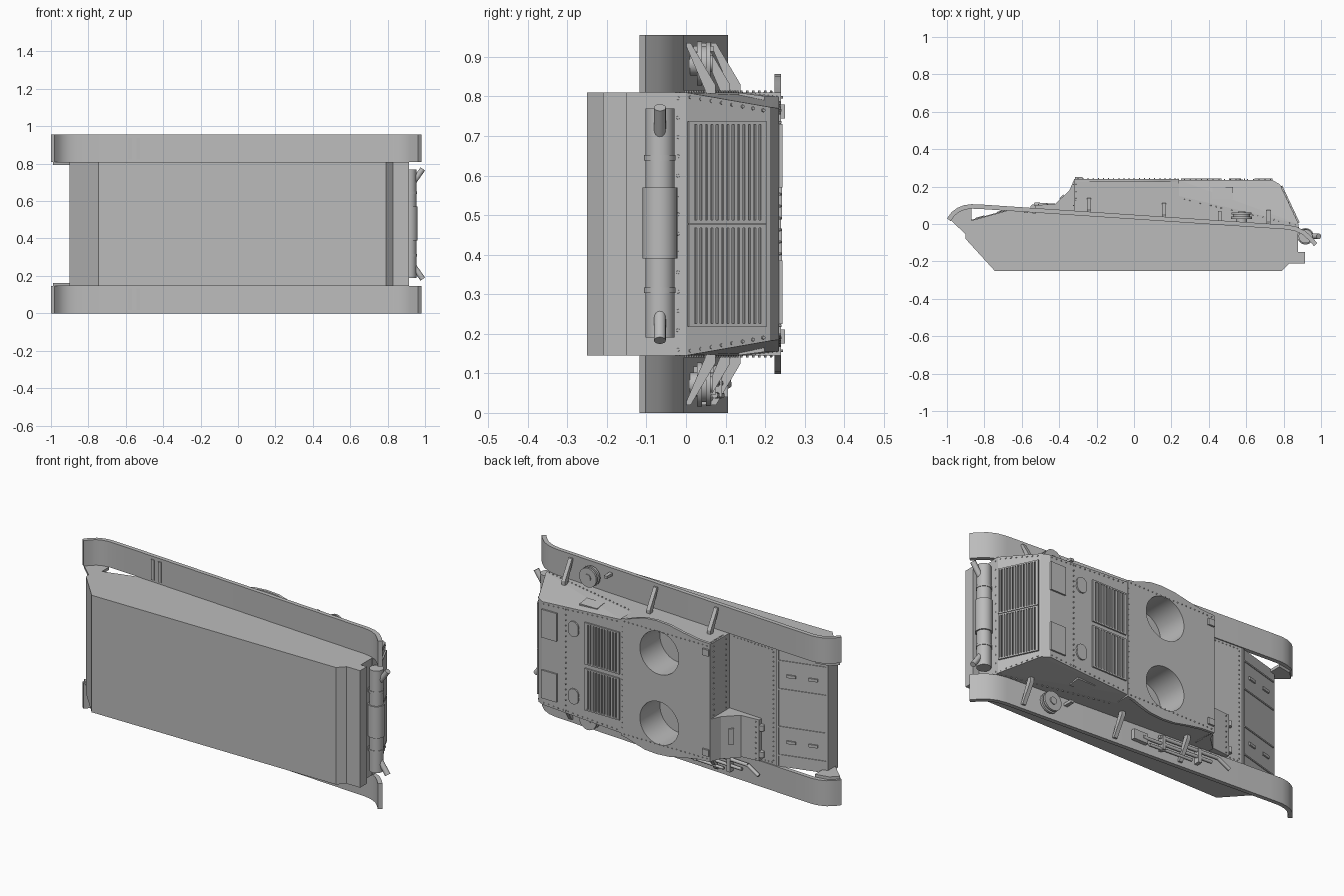
import bpy, bmesh, math
from mathutils import Vector, Matrix

if "Cube" in bpy.data.objects:
    bpy.data.objects.remove(bpy.data.objects["Cube"])

W = 0.955            # overall width, measured along z
Z0, Z1 = 0.145, 0.81  # hull sides
X, Y, Z = Vector((1, 0, 0)), Vector((0, 1, 0)), Vector((0, 0, 1))

grey = bpy.data.materials.new("primer_grey")
grey.use_nodes = True
COL = (0.5, 0.5, 0.5, 1)
grey.diffuse_color = COL
grey.node_tree.nodes["Principled BSDF"].inputs["Base Color"].default_value = COL


def finish(name, bm, smooth=False):
    bmesh.ops.recalc_face_normals(bm, faces=bm.faces)
    me = bpy.data.meshes.new(name)
    bm.to_mesh(me)
    bm.free()
    ob = bpy.data.objects.new(name, me)
    me.materials.append(grey)
    bpy.context.collection.objects.link(ob)
    if smooth:
        bpy.ops.object.select_all(action='DESELECT')
        ob.select_set(True)
        bpy.context.view_layer.objects.active = ob
        bpy.ops.object.shade_smooth_by_angle(angle=math.radians(35))
    return ob


def loft(bm, a, b):
    """Closed solid between two matching loops."""
    va, vb = [bm.verts.new(p) for p in a], [bm.verts.new(p) for p in b]
    bm.faces.new(va)
    bm.faces.new(vb[::-1])
    for i in range(len(va)):
        j = (i + 1) % len(va)
        bm.faces.new((va[i], vb[i], vb[j], va[j]))


def side_prism(bm, pts, z0, z1):
    loft(bm, [(x, y, z0) for x, y in pts], [(x, y, z1) for x, y in pts])


def slab(bm, c, u, v, w):
    """Box around c with half-size vectors u, v, w."""
    c = Vector(c)
    ring = (u + v, u - v, -u - v, v - u)
    loft(bm, [c + r - w for r in ring], [c + r + w for r in ring])


def block(bm, x0, x1, y0, y1, z0, z1):
    side_prism(bm, [(x0, y0), (x1, y0), (x1, y1), (x0, y1)], z0, z1)


def rod(bm, a, b, r, seg=16, r2=None):
    a, b = Vector(a), Vector(b)
    d = b - a
    m = Matrix.Translation((a + b) / 2) @ d.to_track_quat('Z', 'Y').to_matrix().to_4x4()
    bmesh.ops.create_cone(bm, cap_ends=True, segments=seg, radius1=r,
                          radius2=r if r2 is None else r2, depth=d.length, matrix=m)


def both(z):
    return (z, W - z)


def fender_y(x):
    return 0.05 - 0.0667 * x


# Lower hull
bm = bmesh.new()
side_prism(bm, [(-0.9, 0.01), (-0.9, -0.08), (-0.745, -0.25), (0.79, -0.25), (0.83, -0.21),
                (0.915, -0.21), (0.915, -0.15), (0.877, -0.15), (0.877, -0.01), (-0.63, 0.085)], Z0, Z1)
finish("lower_hull", bm)

# Fenders: bent strips with turned-down ends
path = [Vector(p) for p in [(-1, 0.03), (-0.975, 0.063), (-0.945, 0.086), (-0.91, 0.1), (-0.87, 0.106),
                            (-0.8, 0.103), (0.82, -0.005), (0.87, -0.015), (0.915, -0.037),
                            (0.95, -0.068), (0.98, -0.102)]]
under = []
for i, p in enumerate(path):
    d = (path[min(i + 1, len(path) - 1)] - path[max(i - 1, 0)]).normalized()
    under.append(p + Vector((d.y, -d.x)) * 0.024)
bm = bmesh.new()
for z0, z1 in ((0, Z0), (Z1, W)):
    side_prism(bm, path + under[::-1], z0, z1)
finish("fenders", bm, True)

# Nose cheeks and straps below the fenders
bm = bmesh.new()
for z in both(0.154):
    side_prism(bm, [(-0.99, 0.03), (-0.9, -0.055), (-0.87, -0.04), (-0.87, 0.085), (-0.95, 0.07)], z - 0.008, z + 0.008)
for z in both(0.075):
    for x in (-0.578, -0.533):
        y = fender_y(x) - 0.027
        block(bm, x - 0.01, x + 0.01, y - 0.003, y + 0.006, z - 0.058, z + 0.058)
finish("cheeks_and_straps", bm)

# Fighting compartment and its overhanging roof
bm = bmesh.new()
block(bm, -0.32, 0.24, -0.05, 0.226, Z0, Z1)
compartment = finish("fighting_compartment", bm)
half = [(-0.32, 0.336), (-0.24, 0.34), (-0.15, 0.355), (-0.06, 0.374), (0.02, 0.379),
        (0.09, 0.374), (0.15, 0.357), (0.2, 0.339), (0.24, 0.333)]
outline = [(x, W / 2 + w) for x, w in half] + [(x, W / 2 - w) for x, w in half[::-1]]
bm = bmesh.new()
loft(bm, [(x, 0.224, z) for x, z in outline], [(x, 0.24, z) for x, z in outline])
roof = finish("roof_plate", bm)

# Twin turret openings
bm = bmesh.new()
for z in both(0.278):
    rod(bm, (0, 0.06, z), (0, 0.4, z), 0.122, 48)
cutter = finish("turret_opening_cutter", bm)
cutter.hide_render = True
for ob in (compartment, roof):
    mod = ob.modifiers.new("openings", 'BOOLEAN')
    mod.object = cutter
    mod.solver = 'EXACT'
    bpy.context.view_layer.objects.active = ob
    bpy.ops.object.modifier_apply(modifier=mod.name)
    bpy.ops.object.select_all(action='DESELECT')
    ob.select_set(True)
    bpy.ops.object.shade_smooth_by_angle(angle=math.radians(25))
bpy.data.objects.remove(cutter)

# Engine housing with inward-leaning sides
bm = bmesh.new()
for x, y, inset in [(0.24, -0.05, 0), (0.24, 0.15, 0), (0.24, 0.235, 0.01), (0.74, 0.235, 0.04),
                    (0.78, 0.212, 0.037), (0.88, 0, 0), (0.88, -0.05, 0)]:
    for z in (Z0 + inset, Z1 - inset):
        bm.verts.new((x, y, z))
bmesh.ops.convex_hull(bm, input=bm.verts)
bmesh.ops.dissolve_limit(bm, angle_limit=0.01, verts=bm.verts, edges=bm.edges)
finish("engine_housing", bm)

# Driver hood, front deck panels
bm = bmesh.new()
side_prism(bm, [(-0.3, 0.238), (-0.32, 0.238), (-0.345, 0.18), (-0.42, 0.108), (-0.42, 0.04), (-0.3, 0.04)], Z0, 0.385)
side_prism(bm, [(-0.42, 0.108), (-0.53, 0.1), (-0.53, 0.06), (-0.42, 0.06)], Z0 + 0.005, 0.385)
slab(bm, (-0.385, 0.144, 0.27), Z * 0.045, Vector((0.01, 0.01, 0)), Vector((-0.004, 0.004, 0)))
for z in (0.19, 0.34):
    rod(bm, (-0.54, 0.09, z - 0.016), (-0.54, 0.09, z + 0.016), 0.014, 12)
finish("driver_hood", bm)

# Glacis seams, hatches and hinges
bm = bmesh.new()
slope = Vector((0.27, 0.075, 0)).normalized()
up = Vector((-slope.y, slope.x, 0))
mid = Vector((-0.765, 0.0475, 0))
for z in (0.21, 0.37, 0.585, 0.745):
    slab(bm, mid + Z * z, slope * 0.13, Z * 0.004, up * 0.004)
for z in both(0.29):
    for s in (-0.06, 0.06):
        slab(bm, mid + slope * s + Z * z, slope * 0.025, Z * 0.008, up * 0.008)
slab(bm, mid + slope * 0.135 + Z * W / 2, slope * 0.006, Z * 0.33, up * 0.005)
finish("glacis_fittings", bm)

# Louvred grilles
bm = bmesh.new()


def grille(c, v, n, half_z, half_v, slats):
    for s in (-1, 1):
        slab(bm, c + v * s * half_v, v * 0.004, Z * (half_z + 0.004), n * 0.008)
        slab(bm, c + Z * s * half_z, v * half_v, Z * 0.004, n * 0.008)
    for i in range(slats):
        t = half_v * (2 * (i + 0.5) / slats - 1)
        slab(bm, c + v * t, v * half_v * 0.6 / slats, Z * half_z, n * 0.007)


tail = Vector((-0.1, 0.212, 0)).normalized()
tail_n = Vector((tail.y, -tail.x, 0))
for z in both(0.347):
    grille(Vector((0.832, 0.103, z)), tail, tail_n, 0.125, 0.105, 14)
    grille(Vector((0.36, 0.235, z)), X, Y, 0.115, 0.105, 12)
finish("louvre_grilles", bm)

# Deck hatches, caps and side doors
bm = bmesh.new()
for z in both(0.305):
    block(bm, 0.645, 0.74, 0.23, 0.244, z - 0.08, z + 0.08)
for z in both(0.286):
    for s in (-0.012, 0.012):
        rod(bm, (0.54, 0.23, z + s), (0.54, 0.243, z + s), 0.032, 16)
for z in both(0.193):
    block(bm, -0.315, -0.275, 0.235, 0.25, z - 0.018, z + 0.018)
for z, lean in ((Z0 + 0.013, 0.13), (Z1 - 0.013, -0.13)):
    slab(bm, (0.475, 0.165, z), X * 0.055, Vector((0, 0.033, lean * 0.033)), Vector((0, -lean * 0.008, 0.008)))
finish("hatches", bm)

# Fender stays and cross bars
bm = bmesh.new()
for x in (-0.24, 0.16, 0.72):
    y = fender_y(x)
    for flip in (0, 1):
        pts = [(y - 0.005, 0.02), (y + 0.01, 0.02), (y + 0.072, 0.125), (y + 0.072, 0.148), (y + 0.05, 0.148)]
        ends = [[(x + s, p, W - z if flip else z) for p, z in pts] for s in (-0.011, 0.011)]
        loft(bm, *ends)
finish("fender_stays", bm)

# Round stowage reels on the rear fenders
bm = bmesh.new()
for z in both(0.072):
    for y0, y1, r in ((0.0, 0.03, 0.03), (0.028, 0.04, 0.056), (0.04, 0.05, 0.045),
                      (0.05, 0.062, 0.054), (0.062, 0.067, 0.02)):
        rod(bm, (0.575, y0, z), (0.575, y1, z), r, 28)
    block(bm, 0.448, 0.468, 0.01, 0.07, z + 0.03, z + 0.045)
finish("fender_reels", bm, True)

# Pioneer tools on one fender
bm = bmesh.new()
top = 0.02
for a, b, z, r in ((0.0, -0.42, 0.075, 0.009), (-0.04, -0.3, 0.045, 0.008), (-0.1, -0.46, 0.11, 0.01)):
    rod(bm, (a, fender_y(a) + top, z), (b, fender_y(b) + top, z), r, 12)
rod(bm, (-0.46, fender_y(-0.46) + top, 0.11), (-0.53, fender_y(-0.53) + top, 0.07), 0.01, 12)
block(bm, -0.03, 0.06, fender_y(0) + 0.002, fender_y(0) + 0.024, 0.045, 0.1)
for x in (-0.12, -0.34):
    block(bm, x - 0.01, x + 0.01, fender_y(x) - 0.005, fender_y(x) + 0.033, 0.04, 0.12)
finish("pioneer_tools", bm, True)

# Exhaust silencer and tail pipes
bm = bmesh.new()
ex, ey = 0.917, -0.066
rod(bm, (ex, ey, 0.19), (ex, ey, 0.77), 0.037, 28)
rod(bm, (ex, ey, 0.39), (ex, ey, 0.57), 0.044, 28)
for z, outer in ((0.31, 0.205), (0.645, 0.75)):
    rod(bm, (ex, ey, z - 0.007), (ex, ey, z + 0.007), 0.04, 28)
    s = 1 if outer > z else -1
    rod(bm, (0.93, ey, outer - s * 0.06), (0.988, ey, outer + s * 0.022), 0.015, 16)
    block(bm, 0.87, 0.9, ey - 0.02, ey + 0.02, z - 0.012, z + 0.012)
finish("exhaust", bm, True)

# Rivet rows
bm = bmesh.new()


def rivets(a, b, n, normal, r=0.006):
    a, b = Vector(a), Vector(b)
    for i in range(n):
        p = a.lerp(b, i / (n - 1))
        rod(bm, p - normal * 0.003, p + normal * 0.005, r, 6, r * 0.7)


rivets((0.877, -0.02, 0.16), (0.877, -0.02, 0.795), 14, X)
for z, s in ((Z0, 1), (Z1, -1)):
    side = Z * -s
    rivets((0.872, 0.01, z + s * 0.012), (0.787, 0.195, z + s * 0.045), 8, tail_n)
    rivets((0.27, 0.13, z), (0.86, -0.002, z), 22, side, 0.004)
    rivets((0.27, 0.235, z + s * 0.025), (0.73, 0.235, z + s * 0.052), 16, Y, 0.004)
    rivets((-0.3, 0.24, z + s * 0.012), (0.22, 0.24, z + s * 0.012), 20, Y, 0.004)
    rivets((-0.31, 0.11, z), (-0.31, 0.215, z), 8, side, 0.004)
    rivets((-0.6, 0.083, z + s * 0.012), (-0.35, 0.067, z + s * 0.012), 12, Y, 0.004)
for x in (0.59, 0.235):
    rivets((x, 0.237, 0.19), (x, 0.237, 0.765), 20, Y, 0.004)
rivets((-0.32, 0.21, 0.4), (-0.32, 0.21, 0.79), 14, -X, 0.004)
rivets((-0.32, 0.1, 0.4), (-0.32, 0.1, 0.79), 14, -X, 0.004)
rivets((-0.61, 0.084, 0.17), (-0.61, 0.084, 0.785), 24, Y, 0.004)
rivets((-0.51, 0.102, 0.16), (-0.51, 0.102, 0.37), 8, Y, 0.004)
finish("rivets", bm)
